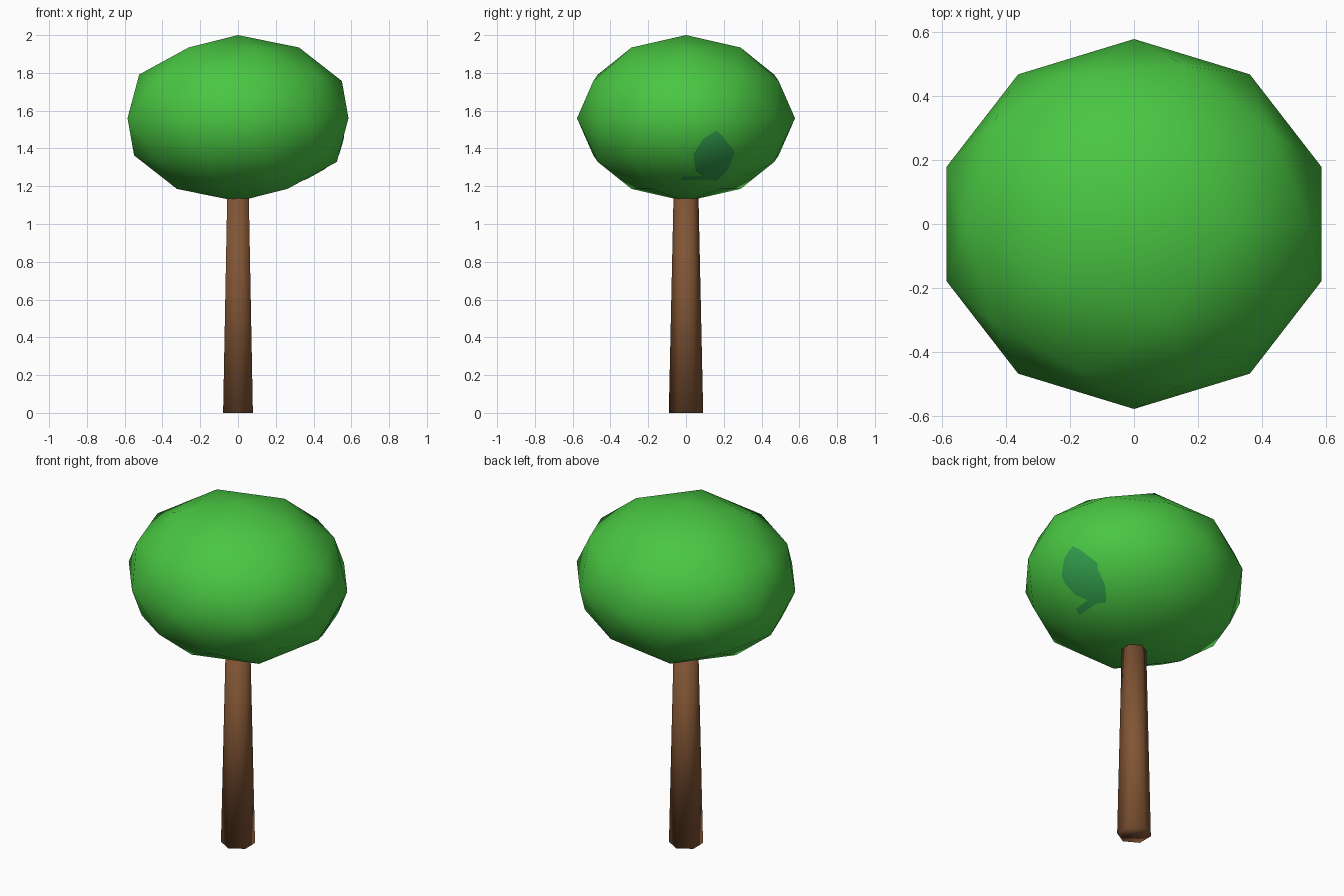
import bpy, bmesh
from mathutils import Vector

cube = bpy.data.objects.get("Cube")
if cube:
    bpy.data.objects.remove(cube, do_unlink=True)

CENTRE = Vector((0, 0, 1.56))
RADII = Vector((0.615, 0.577, 0.44))


def make_material(name, rgb):
    mat = bpy.data.materials.new(name)
    mat.use_nodes = True
    mat.diffuse_color = (*rgb, 1)
    mat.node_tree.nodes["Principled BSDF"].inputs["Base Color"].default_value = (*rgb, 1)
    return mat


def finish(bm, name, mat):
    for face in bm.faces:
        face.smooth = True
    mesh = bpy.data.meshes.new(name)
    bm.to_mesh(mesh)
    bm.free()
    mesh.materials.append(mat)
    obj = bpy.data.objects.new(name, mesh)
    bpy.context.collection.objects.link(obj)
    return obj


def crown_shell(grow=0.0):
    bm = bmesh.new()
    bmesh.ops.create_icosphere(bm, subdivisions=2, radius=1)
    for v in bm.verts:
        v.co = CENTRE + v.co * (RADII + Vector((grow, grow, grow)))
    return bm


def crown_patch(name, outline, mat):
    """Trim a slightly larger crown to a convex (y, z) outline on the +x side."""
    bm = crown_shell(0.004)
    planes = [((0, 0, 0), (-1, 0, 0))]
    for (y0, z0), (y1, z1) in zip(outline, outline[1:] + outline[:1]):
        planes.append(((0, y0, z0), (0, z1 - z0, y0 - y1)))
    for co, normal in planes:
        bmesh.ops.bisect_plane(bm, geom=bm.verts[:] + bm.edges[:] + bm.faces[:],
                               plane_co=co, plane_no=normal, clear_outer=True)
    obj = finish(bm, name, mat)
    # Match the rounded shading of the crown below
    normals = []
    for v in obj.data.vertices:
        d = v.co - CENTRE
        normals.append(Vector([d[i] / RADII[i] ** 2 for i in range(3)]).normalized())
    obj.data.normals_split_custom_set_from_vertices(normals)


leaf_green = make_material("leaf green", (0.067, 0.57, 0.055))
dark_green = make_material("dark green", (0.032, 0.35, 0.075))
bark_brown = make_material("bark brown", (0.22, 0.09, 0.034))

# Tapered six-sided trunk
bm = bmesh.new()
bmesh.ops.create_cone(bm, cap_ends=True, segments=6, radius1=0.091, radius2=0.066, depth=1.15)
bmesh.ops.translate(bm, verts=bm.verts, vec=(0, 0, 0.575))
finish(bm, "trunk", bark_brown)

# Rounded crown
finish(crown_shell(), "crown", leaf_green)

# Leaf mark and its stalk, counter-clockwise outlines
crown_patch("leaf_mark", [(0.115, 1.235), (0.165, 1.23), (0.22, 1.285), (0.26, 1.38),
                          (0.19, 1.47), (0.16, 1.495), (0.09, 1.45), (0.04, 1.37),
                          (0.05, 1.285)], dark_green)
crown_patch("leaf_stalk", [(-0.03, 1.232), (0.12, 1.235), (0.09, 1.255), (-0.02, 1.25)],
            dark_green)
